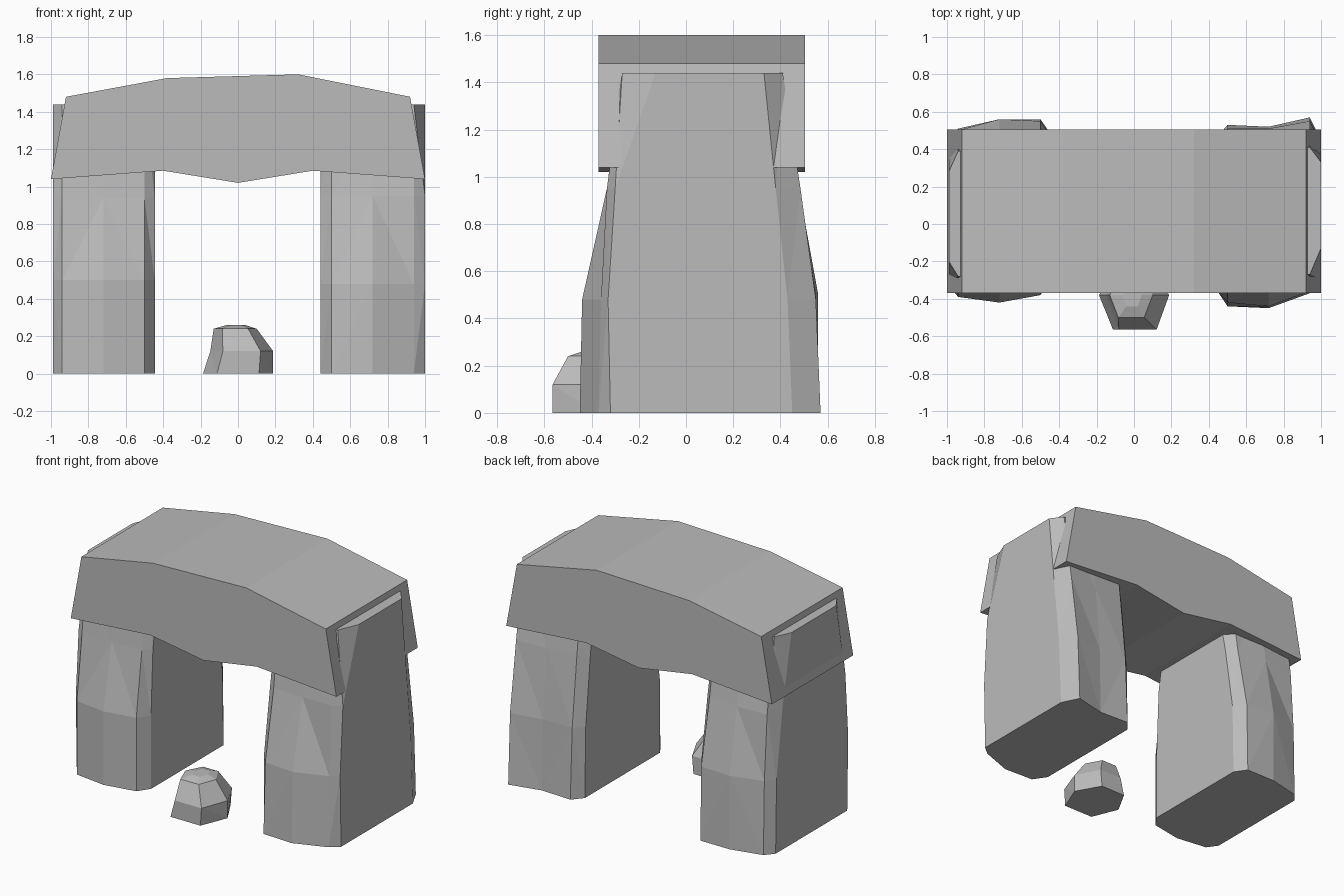
import bpy
import bmesh

cube = bpy.data.objects.get("Cube")
if cube:
    bpy.data.objects.remove(cube, do_unlink=True)

stone = bpy.data.materials.new("grey stone")
stone.use_nodes = True
GREY = (0.5, 0.5, 0.5, 1)
stone.diffuse_color = GREY
stone.node_tree.nodes["Principled BSDF"].inputs["Base Color"].default_value = GREY


def loft(name, rings):
    """Join matching rings of points into one closed, flat-shaded solid."""
    bm = bmesh.new()
    loops = [[bm.verts.new(p) for p in ring] for ring in rings]
    for low, high in zip(loops, loops[1:]):
        for i in range(len(low)):
            j = (i + 1) % len(low)
            bm.faces.new((low[i], low[j], high[j], high[i]))
    bm.faces.new(loops[0])
    bm.faces.new(loops[-1])
    bmesh.ops.recalc_face_normals(bm, faces=bm.faces)
    # Break the warped sides into flat chipped facets
    sides = [f for f in bm.faces if len(f.verts) == 4]
    bmesh.ops.triangulate(bm, faces=sides)
    mesh = bpy.data.meshes.new(name)
    bm.to_mesh(mesh)
    bm.free()
    mesh.materials.append(stone)
    obj = bpy.data.objects.new(name, mesh)
    bpy.context.collection.objects.link(obj)
    return obj


def pillar(name, columns, levels):
    """Each level gives a height, then front and back depth at every column."""
    rings = []
    for z, front, back in levels:
        ring = [(x, y, z) for x, y in zip(columns, front)]
        ring += [(x, y, z) for x, y in zip(columns[::-1], back[::-1])]
        rings.append(ring)
    return loft(name, rings)


# Standing stones, columns run from the outer side to the inner side
pillar("left_pillar", (1, .94, .72, .5, .44), (
    (0, (-.32, -.37, -.45, -.44, -.35), (.45, .57, .52, .53, .46)),
    (.48, (-.33, -.36, -.44, -.42, -.35), (.43, .55, .51, .51, .45)),
    (.95, (-.3, -.335, -.335, -.33, -.28), (.38, .485, .47, .46, .4)),
    (1.44, (-.13, -.27, -.27, -.27, -.2), (.33, .41, .41, .4, .33))))
pillar("right_pillar", (-.99, -.94, -.72, -.5, -.445), (
    (0, (-.32, -.39, -.42, -.38, -.3), (.45, .51, .56, .56, .48)),
    (.5, (-.33, -.39, -.42, -.38, -.3), (.44, .5, .56, .55, .47)),
    (.94, (-.3, -.335, -.33, -.32, -.28), (.38, .47, .48, .46, .4)),
    (1.44, (-.2, -.28, -.28, -.27, -.2), (.28, .39, .39, .38, .3))))

# Arched capstone, extruded from front to back
profile = ((-1, 1.04), (-.92, 1.48), (-.38, 1.58), (.32, 1.6), (.92, 1.48),
           (1, 1.04), (.4, 1.085), (0, 1.02), (-.4, 1.085))
loft("capstone", [[(x, y, z) for x, z in profile] for y in (-.37, .505)])

# Small boulder in front of the opening
hexagon = ((-1, 0), (-.6, -1), (.6, -1), (1, 0), (.5, .9), (-.5, .9))
boulder = ((0, 0, .187, .185), (.12, .02, .168, .185),
           (.24, -.015, .115, .12), (.26, -.01, .05, .06))
loft("boulder", [[(cx + rx * u, -.38 + ry * v, z) for u, v in hexagon]
                 for z, cx, rx, ry in boulder])
